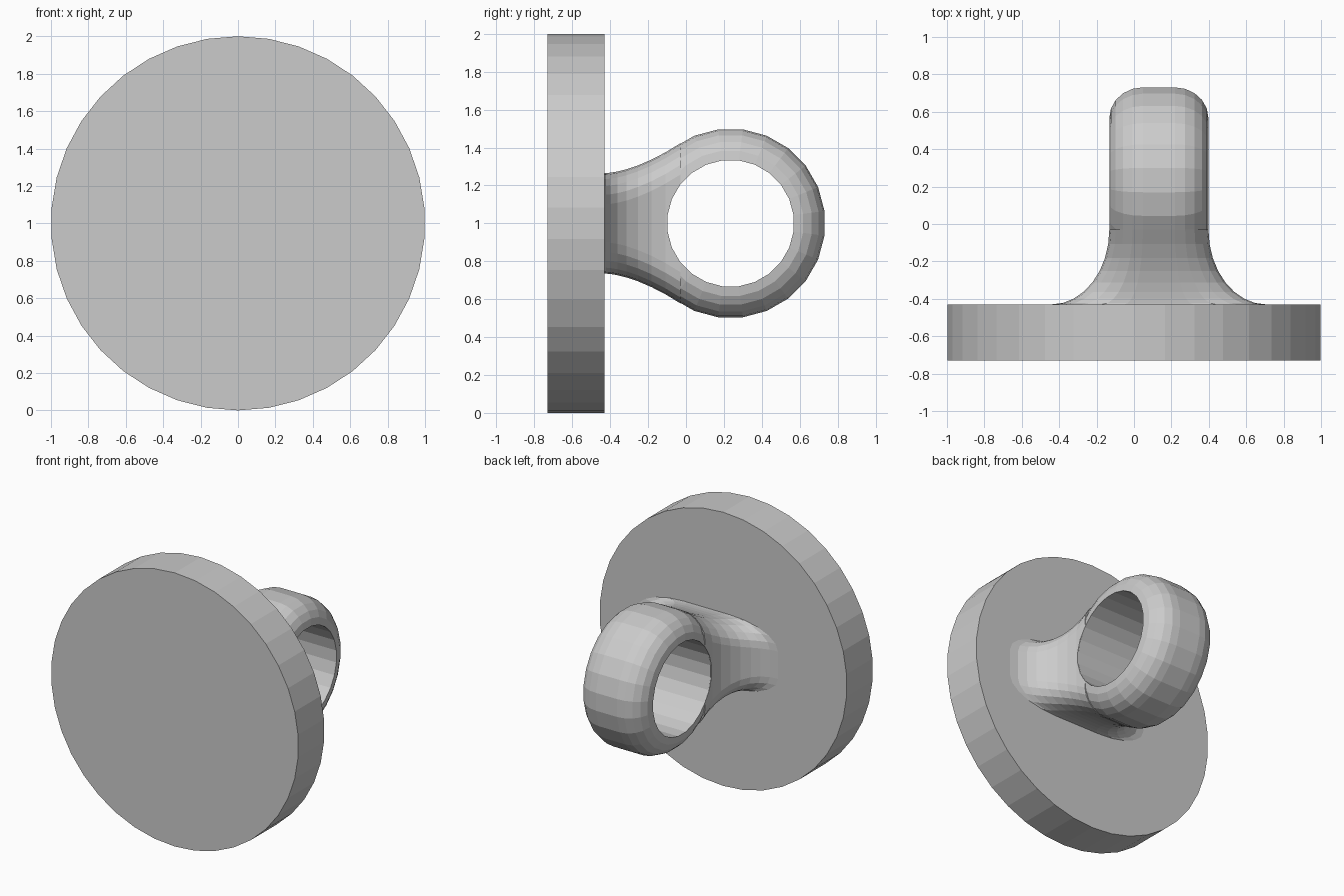
import bpy, bmesh, math
from mathutils import Matrix

cube = bpy.data.objects.get("Cube")
if cube:
    bpy.data.objects.remove(cube, do_unlink=True)

grey = bpy.data.materials.new("light_grey")
grey.use_nodes = True
colour = (0.6, 0.6, 0.6, 1)
grey.diffuse_color = colour
grey.node_tree.nodes["Principled BSDF"].inputs["Base Color"].default_value = colour

RING_X, RING_Y, MID_Z = 0.133, 0.235, 1.0
HALF_W, INNER, OUTER = 0.265, 0.335, 0.5
FLAT = 0.085          # half width of the flat band on the ring
ROUND = OUTER - INNER
STEPS, SIDES = 5, 24
BACK, NECK_END = -0.43, -0.03


def finish(name, bm):
    bmesh.ops.recalc_face_normals(bm, faces=bm.faces)
    mesh = bpy.data.meshes.new(name)
    bm.to_mesh(mesh)
    bm.free()
    mesh.materials.append(grey)
    obj = bpy.data.objects.new(name, mesh)
    bpy.context.collection.objects.link(obj)
    return obj


def loft(name, loops, closed):
    """Skin a list of point loops, either as a closed ring or with end caps."""
    bm = bmesh.new()
    rows = [[bm.verts.new(p) for p in loop] for loop in loops]
    n = len(rows[0])
    pairs = list(zip(rows, rows[1:] + rows[:1]))
    for a, b in pairs if closed else pairs[:-1]:
        for i in range(n):
            j = (i + 1) % n
            bm.faces.new((a[i], a[j], b[j], b[i]))
    if not closed:
        bm.faces.new(rows[0])
        bm.faces.new(rows[-1])
    return finish(name, bm)


def cylinder(name, sides, radius, depth, centre, turn):
    bm = bmesh.new()
    bmesh.ops.create_cone(bm, cap_ends=True, segments=sides, radius1=radius,
                          radius2=radius, depth=depth,
                          matrix=Matrix.Translation(centre) @ turn)
    return finish(name, bm)


def corner(i):
    """Offset along a rounded corner: (side, rise), both from 0 to 1."""
    a = math.pi / 2 * i / STEPS
    return math.cos(a), math.sin(a)


# Round backing plate
cylinder("base_plate", 38, 1, 0.3, (0, -0.58, MID_Z),
         Matrix.Rotation(math.pi / 2, 4, "X"))

# Ring: a flat bore with a rounded outside, swept about the x axis
half = [(FLAT + (HALF_W - FLAT) * c, INNER + ROUND * s)
        for c, s in map(corner, range(STEPS + 1))]
profile = half + [(-x, r) for x, r in reversed(half)]
loops = []
for k in range(SIDES):
    a = 2 * math.pi * (k + 0.5) / SIDES
    loops.append([(RING_X + x, RING_Y + r * math.cos(a), MID_Z + r * math.sin(a))
                  for x, r in profile])
loft("ring", loops, True)

# Neck: rounded sections that widen sideways towards the plate
loops = []
for k in range(9):
    t = 1 - math.cos(math.pi / 2 * k / 8)
    y = BACK + (NECK_END - BACK) * t
    width = 0.575 - 0.31 * math.sqrt(1 - (1 - t) ** 2)
    height = 0.265 + 0.157 * t ** 1.65
    quarter = [(width * (FLAT + (HALF_W - FLAT) * c) / HALF_W, height - ROUND + ROUND * s)
               for c, s in map(corner, range(STEPS + 1))]
    upper = quarter + [(-x, z) for x, z in reversed(quarter)]
    loop = upper + [(-x, -z) for x, z in upper]
    loops.append([(RING_X + x, y, MID_Z + z) for x, z in loop])
neck = loft("neck", loops, False)

# Clear the ring's bore out of the neck
turn = (Matrix.Rotation(math.pi / SIDES, 4, "X") @ Matrix.Rotation(math.pi / 2, 4, "Y"))
cutter = cylinder("bore_cutter", SIDES, INNER + 0.001, 2, (RING_X, RING_Y, MID_Z), turn)
cutter.hide_render = True
cut = neck.modifiers.new("bore", "BOOLEAN")
cut.operation = "DIFFERENCE"
cut.solver = "EXACT"
cut.object = cutter
bpy.context.view_layer.objects.active = neck
bpy.ops.object.modifier_apply(modifier=cut.name)
bpy.data.objects.remove(cutter, do_unlink=True)
